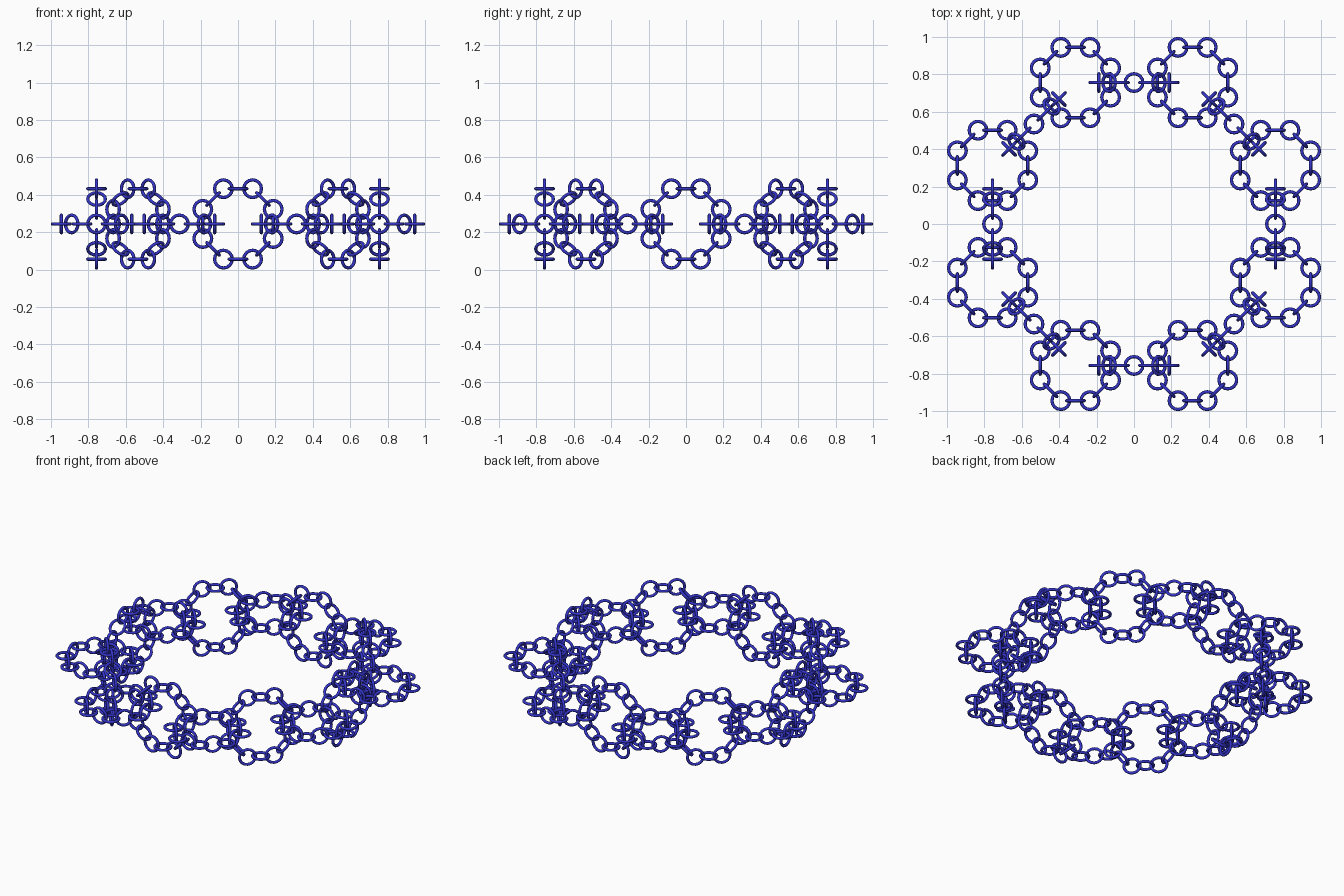
import bpy, bmesh
from math import pi, cos
from mathutils import Matrix, Vector

if "Cube" in bpy.data.objects:
    bpy.data.objects.remove(bpy.data.objects["Cube"])

BIG_R, CHAIN_R = 0.8185, 0.2037      # corner radii of the octagonal loops
LINK_R, LINK_T = 0.0474, 0.0088      # one small link: ring radius, wire radius
MID_Z = CHAIN_R * cos(pi / 8) + LINK_R + LINK_T

def loop_placements(radius):
    """Eight flat links on octagon corners, eight upright links on edge middles."""
    result = []
    for k in range(8):
        turn = Matrix.Rotation(k * pi / 4, 4, 'Z')
        corner = Matrix.Rotation(pi / 8, 4, 'Z') @ Vector((radius, 0, 0))
        result.append(("flat", turn @ Matrix.Translation(corner)))
        edge = Matrix.Translation((radius * cos(pi / 8), 0, 0))
        result.append(("upright", turn @ edge @ Matrix.Rotation(pi / 2, 4, 'Y')))
    return result

blue = bpy.data.materials.new("blue")
blue.diffuse_color = (0.035, 0.035, 0.6, 1)
blue.use_nodes = True
blue.node_tree.nodes["Principled BSDF"].inputs["Base Color"].default_value = blue.diffuse_color

# Single small link used as the template
bpy.ops.mesh.primitive_torus_add(major_radius=LINK_R, minor_radius=LINK_T,
                                 major_segments=16, minor_segments=8)
template = bpy.context.object
link_mesh = template.data

# One small chain: sixteen interlocked links
bm = bmesh.new()
for kind, m in loop_placements(CHAIN_R):
    first = len(bm.verts)
    bm.from_mesh(link_mesh)
    bm.verts.ensure_lookup_table()
    bmesh.ops.transform(bm, matrix=m, verts=bm.verts[first:])
for f in bm.faces:
    f.smooth = True
chain_mesh = bpy.data.meshes.new("small_chain")
bm.to_mesh(chain_mesh)
bm.free()
chain_mesh.materials.append(blue)
bpy.data.objects.remove(template)

# Big loop: sixteen interlocked small chains
for i, (kind, m) in enumerate(loop_placements(BIG_R)):
    chain = bpy.data.objects.new(f"{kind}_chain_{i // 2 + 1}", chain_mesh)
    bpy.context.collection.objects.link(chain)
    chain.matrix_world = Matrix.Translation((0, 0, MID_Z)) @ m
